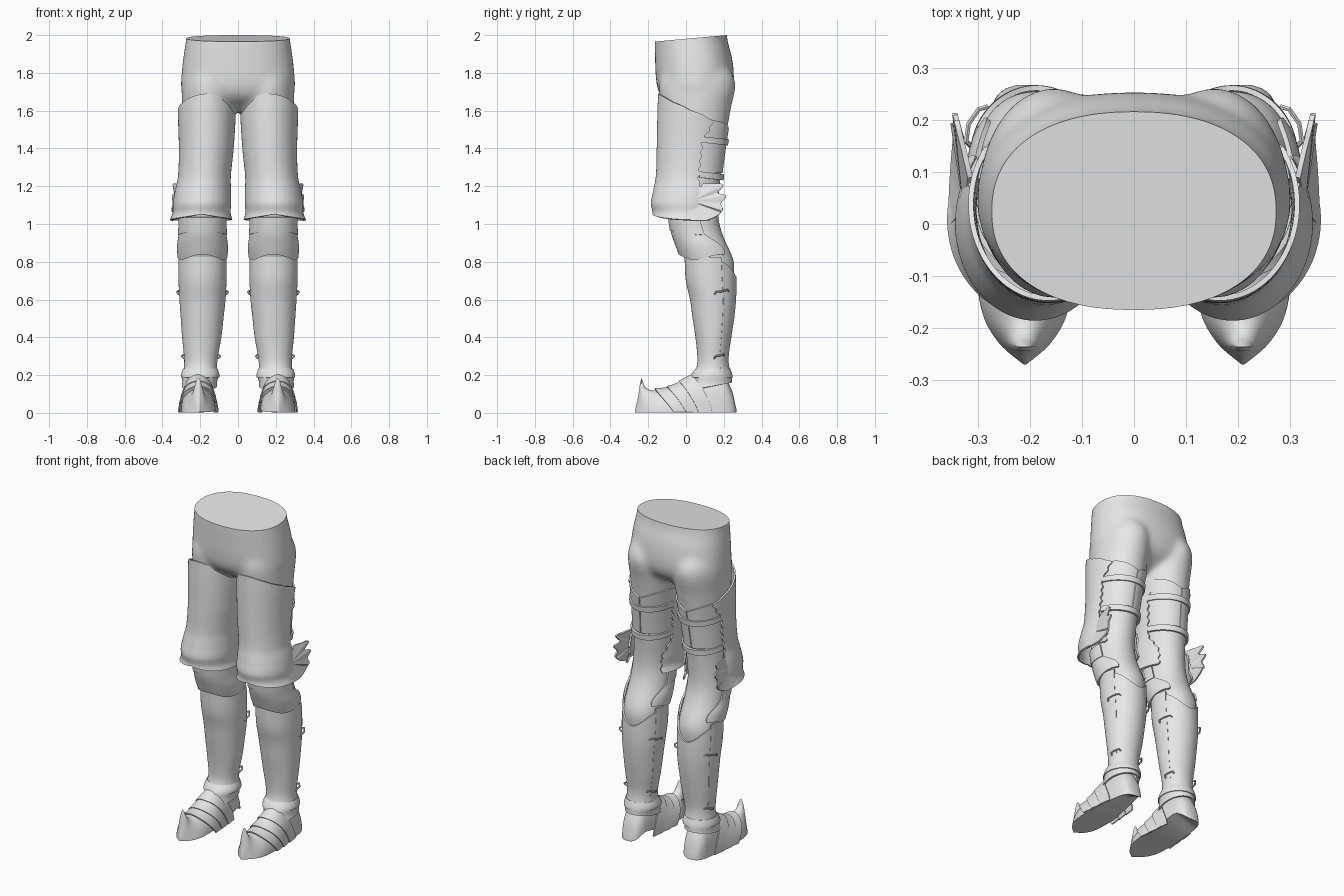
import bpy, bmesh, math
from mathutils import Vector

if "Cube" in bpy.data.objects:
    bpy.data.objects.remove(bpy.data.objects["Cube"])

grey = bpy.data.materials.new("plain_grey")
grey.use_nodes = True
grey.diffuse_color = (0.8, 0.8, 0.8, 1)
grey.node_tree.nodes["Principled BSDF"].inputs["Base Color"].default_value = (0.8, 0.8, 0.8, 1)


def sample(table, s):
    """Smooth interpolation of rows whose first column descends."""
    n = len(table)
    s = max(min(s, table[0][0]), table[-1][0])
    i = next(k for k in range(n - 1) if s >= table[k + 1][0])
    p, q = table[i], table[i + 1]
    before, after = table[max(i - 1, 0)], table[min(i + 2, n - 1)]
    h = q[0] - p[0]
    t = (s - p[0]) / h
    out = []
    for c in range(1, len(p)):
        m0 = (q[c] - before[c]) / (q[0] - before[0]) * h
        m1 = (after[c] - p[c]) / (after[0] - p[0]) * h
        d = q[c] - p[c]
        out.append(p[c] + t * (m0 + t * ((3 * d - 2 * m0 - m1) + t * (m0 + m1 - 2 * d))))
    return out


def bake(ob):
    """Apply the modifiers of an object."""
    dg = bpy.context.evaluated_depsgraph_get()
    mesh = bpy.data.meshes.new_from_object(ob.evaluated_get(dg))
    ob.modifiers.clear()
    ob.data = mesh


def finish(ob, mirror=True, angle=40):
    for o in bpy.context.selected_objects:
        o.select_set(False)
    ob.select_set(True)
    bpy.context.view_layer.objects.active = ob
    bpy.ops.object.shade_smooth_by_angle(angle=math.radians(angle))
    ob.data.materials.clear()
    ob.data.materials.append(grey)
    if mirror:
        ob.modifiers.new("other_side", 'MIRROR').use_mirror_merge = False


def add_grid(bm, fn, nu, nv, wrap=False, cap=False):
    cols = nu if wrap else nu + 1
    rows = [[bm.verts.new(fn(i / nu, j / nv)) for i in range(cols)] for j in range(nv + 1)]
    for j in range(nv):
        for i in range(nu):
            k = (i + 1) % cols
            bm.faces.new((rows[j][i], rows[j + 1][i], rows[j + 1][k], rows[j][k]))
    if cap:
        bm.faces.new(rows[0])
        bm.faces.new(rows[-1][::-1])


def to_object(name, bm, recalc=False):
    if recalc:
        bmesh.ops.recalc_face_normals(bm, faces=bm.faces[:])
    mesh = bpy.data.meshes.new(name)
    bm.to_mesh(mesh)
    bm.free()
    ob = bpy.data.objects.new(name, mesh)
    bpy.context.collection.objects.link(ob)
    return ob


def grid(name, fn, nu, nv, wrap=False, cap=False, thick=0.0):
    bm = bmesh.new()
    add_grid(bm, fn, nu, nv, wrap, cap)
    ob = to_object(name, bm, cap)
    if thick:
        mod = ob.modifiers.new("thickness", 'SOLIDIFY')
        mod.thickness, mod.offset = thick, -1
        bake(ob)
    finish(ob)


def on_leg(table, deg, z, off=0.0, power=1.0, side=1):
    """Point around a limb; 0 degrees faces forward, 90 faces outward."""
    cx, cy, rx, ry = sample(table, z)
    s, c = math.sin(math.radians(deg)), math.cos(math.radians(deg))
    s, c = (math.copysign(abs(w) ** power, w) for w in (s, c))
    return Vector((side * (cx + (rx + off) * s), cy - (ry + off) * c, z))


def plate(name, table, lo, hi, top, bottom, off=0.0, thick=0.01, edge=None, nu=48, nv=24, wrap=False):
    def fn(u, v):
        a = lo + (hi - lo) * u
        z = top(a) + (bottom(a) - top(a)) * v
        return on_leg(table, a * (edge(z) if edge else 1), z, off)
    grid(name, fn, nu, nv, wrap, False, thick)


# Limb profiles: height, centre x, centre y, half width, half depth
PELVIS = [(2.06, 0, .027, .268, .187), (1.98, 0, .026, .275, .192), (1.88, 0, .04, .29, .204),
          (1.78, 0, .047, .3, .207), (1.71, 0, .048, .3, .197), (1.66, 0, .047, .27, .165),
          (1.6, 0, .045, .17, .08)]
LEG = [(1.85, .152, .055, .115, .16), (1.75, .155, .06, .14, .203), (1.6, .155, .052, .142, .184),
       (1.4, .167, .038, .127, .166), (1.2, .178, .03, .118, .15), (1.05, .187, .04, .115, .132),
       (.95, .188, .065, .118, .128), (.8, .188, .13, .119, .126), (.7, .188, .135, .113, .118),
       (.6, .188, .143, .105, .102), (.3, .195, .143, .075, .07)]
THIGH = [(1.7, .165, .045, .154, .192), (1.6, .165, .04, .154, .191), (1.4, .168, .028, .145, .183),
         (1.25, .178, .015, .14, .175), (1.17, .186, .008, .149, .183), (1.11, .19, .002, .154, .188),
         (1.06, .192, .004, .153, .182), (1.02, .195, .006, .166, .192)]
KNEE = [(1.04, .188, .035, .122, .128), (.95, .188, .06, .126, .138), (.88, .188, .092, .135, .146),
        (.8, .188, .122, .13, .145)]
SHIN = [(.83, .188, .127, .128, .135), (.7, .188, .133, .127, .134), (.6, .188, .143, .122, .122),
        (.5, .19, .145, .113, .11), (.4, .192, .145, .104, .095), (.3, .196, .143, .09, .083),
        (.25, .198, .143, .087, .085), (.19, .2, .138, .096, .103)]
ANKLE = [(.24, .2, .144, .088, .086), (.2, .2, .136, .1, .108), (.16, .203, .132, .096, .116),
         (.11, .207, .128, .1, .128)]

# Hips and legs fused into one body
bm = bmesh.new()
add_grid(bm, lambda u, v: on_leg(PELVIS, -360 * u, 2.06 - .46 * v, 0, .88), 64, 24, True, True)
for side in (1, -1):
    add_grid(bm, lambda u, v: on_leg(LEG, -360 * u * side, 1.85 - 1.55 * v, 0, 1, side), 48, 60, True, True)
body = to_object("hips_and_legs", bm, True)
remesh = body.modifiers.new("fuse", 'REMESH')
remesh.mode, remesh.voxel_size = 'VOXEL', 0.01
soft = body.modifiers.new("soften", 'SMOOTH')
soft.factor, soft.iterations = 0.5, 40
bake(body)
bm = bmesh.new()
bm.from_mesh(body.data)
cut = bmesh.ops.bisect_plane(bm, geom=bm.verts[:] + bm.edges[:] + bm.faces[:], plane_co=(0, .215, 2),
                             plane_no=(0, -.09, 1), clear_outer=True)
rim = [e for e in cut["geom_cut"] if isinstance(e, bmesh.types.BMEdge)]
bmesh.ops.contextual_create(bm, geom=rim)
bm.to_mesh(body.data)
bm.free()
finish(body, mirror=False)

# Front thigh plate with flared knee and scalloped rear edge
plate("thigh_plate", THIGH, -108, 108, lambda a: 1.69 - .14 * (abs(a) / 108) ** 1.7,
      lambda a: 1.052 - .03 * math.sin(math.radians(min(abs(a), 90))),
      edge=lambda z: 1 + .018 * math.sin(z * 140) + .16 * max(0, 1 - abs(z - 1.54) / .1)
      + .22 * max(0, min(1, (1.22 - z) / .1)), nu=64, nv=110)

# Rear thigh plates, with straps across them
for word, lo, hi in (("outer", 102, 179), ("inner", 181, 258)):
    plate(word + "_rear_thigh_plate", LEG, lo, hi,
          lambda a: 1.5 + .05 * abs(math.sin(math.radians((a - 180) * 1.3))), lambda a: 1.27, .007, .01, nu=24)
for word, z0 in (("upper", 1.45), ("lower", 1.265)):
    plate(word + "_thigh_strap", LEG, 104, 256, lambda a: z0 + .018 + .02 * math.cos(math.radians(a)),
          lambda a: z0 - .014 + .02 * math.cos(math.radians(a)), .016, .014, nv=2)

# Lobed wing continuing the knee flare on the outside: angle, reach
WING = [(58, .11), (40, .145), (27, .19), (18, .145), (9, .185), (-3, .155), (-15, .17), (-40, .14),
        (-75, .105), (-110, .1)]


def wing(u, v):
    deg = -110 + 168 * u
    t, r = math.radians(deg), sample(WING, deg)[0]
    lift = (r - .14) * .25 * v if deg > -20 else 0
    return Vector((.341 - .016 * v * math.sin(t) + lift - .012 * (1 - v),
                   .03 + v * r * math.cos(t), 1.12 + v * r * math.sin(t)))


grid("knee_wing", wing, 60, 10, thick=.01)

# Overlapping knee lames
plate("knee_lame", KNEE, -125, 125, lambda a: 1.03, lambda a: .825 + .014 * math.cos(math.radians(3 * a)),
      edge=lambda z: .92 + .16 * math.sin((z - .8) * 25))
plate("upper_knee_lame", KNEE, -105, 105, lambda a: 1.035,
      lambda a: .955 + .012 * math.cos(math.radians(2 * a)), .004, nv=10)

# Shin plate and calf plate meeting at side seams
plate("shin_plate", SHIN, -116, 116, lambda a: .825, lambda a: .2)
plate("calf_plate", SHIN, 116.5, 243.5, lambda a: .76 + .04 * math.cos(math.radians((a - 180) * 2.6 + 180)),
      lambda a: .2)

# Hooks across the side seams
for word, a in (("outer", 112), ("inner", -112)):
    for level, z in (("upper", .64), ("lower", .3)):
        curve = bpy.data.curves.new(word + "_hook", 'CURVE')
        curve.dimensions, curve.bevel_depth, curve.bevel_resolution = '3D', .005, 1
        curve.use_fill_caps = True
        line = curve.splines.new('POLY')
        path = [(-18, -.012, .002), (-14, 0, .012), (0, .004, .016), (14, .012, .012), (20, .004, .002)]
        line.points.add(len(path) - 1)
        for pt, (da, dz, off) in zip(line.points, path):
            pt.co = (*on_leg(SHIN, a + math.copysign(da, a * da), z + dz, off), 1)
        hook = bpy.data.objects.new("hook_curve", curve)
        bpy.context.collection.objects.link(hook)
        bpy.context.view_layer.update()
        mesh = bpy.data.meshes.new_from_object(hook.evaluated_get(bpy.context.evaluated_depsgraph_get()))
        bpy.data.objects.remove(hook)
        ob = bpy.data.objects.new(level + "_" + word + "_hook", mesh)
        bpy.context.collection.objects.link(ob)
        finish(ob)

# Ankle collars
plate("upper_ankle_collar", ANKLE, 0, 360, lambda a: .235, lambda a: .187, .002, .01, nv=8, wrap=True)
plate("lower_ankle_collar", ANKLE, 0, 360, lambda a: .195, lambda a: .14 - .02 * math.cos(math.radians(a)),
      -.004, .01, nv=8, wrap=True)

# Foot sections: y, half width, height, peakedness
FOOT = [(.268, .015, .012, 1), (.26, .038, .045, .8), (.245, .055, .11, .7), (.2, .072, .19, .6),
        (.1, .082, .21, .8), (.05, .085, .2, .9), (0, .09, .175, 1), (-.05, .093, .145, 1),
        (-.1, .092, .125, 1), (-.15, .087, .116, 1.1), (-.19, .075, .118, 1.4), (-.22, .057, .14, 1.9),
        (-.238, .042, .18, 2.6), (-.252, .026, .09, 2), (-.27, .003, .01, 1)]


def on_foot(t, y, off=0.0):
    hw, top, k = sample(FOOT, y)
    return Vector((.21 + (hw + off) * math.cos(t), y, .003 + (top + off) * max(math.sin(t), 0) ** k))


grid("pointed_shoe", lambda u, v: on_foot(math.pi * u, .268 - .538 * v), 32, 80, True, True)

# Curved lames over the instep, each flaring at its front edge
for k in range(3):
    def lame(u, v, start=.04 - .065 * k):
        t = math.pi * u
        return on_foot(t, start - .075 * v + .1 * (1 - math.sin(t)), .001 + .006 * v)
    grid("foot_lame_%d" % (k + 1), lame, 32, 6, thick=.007)
